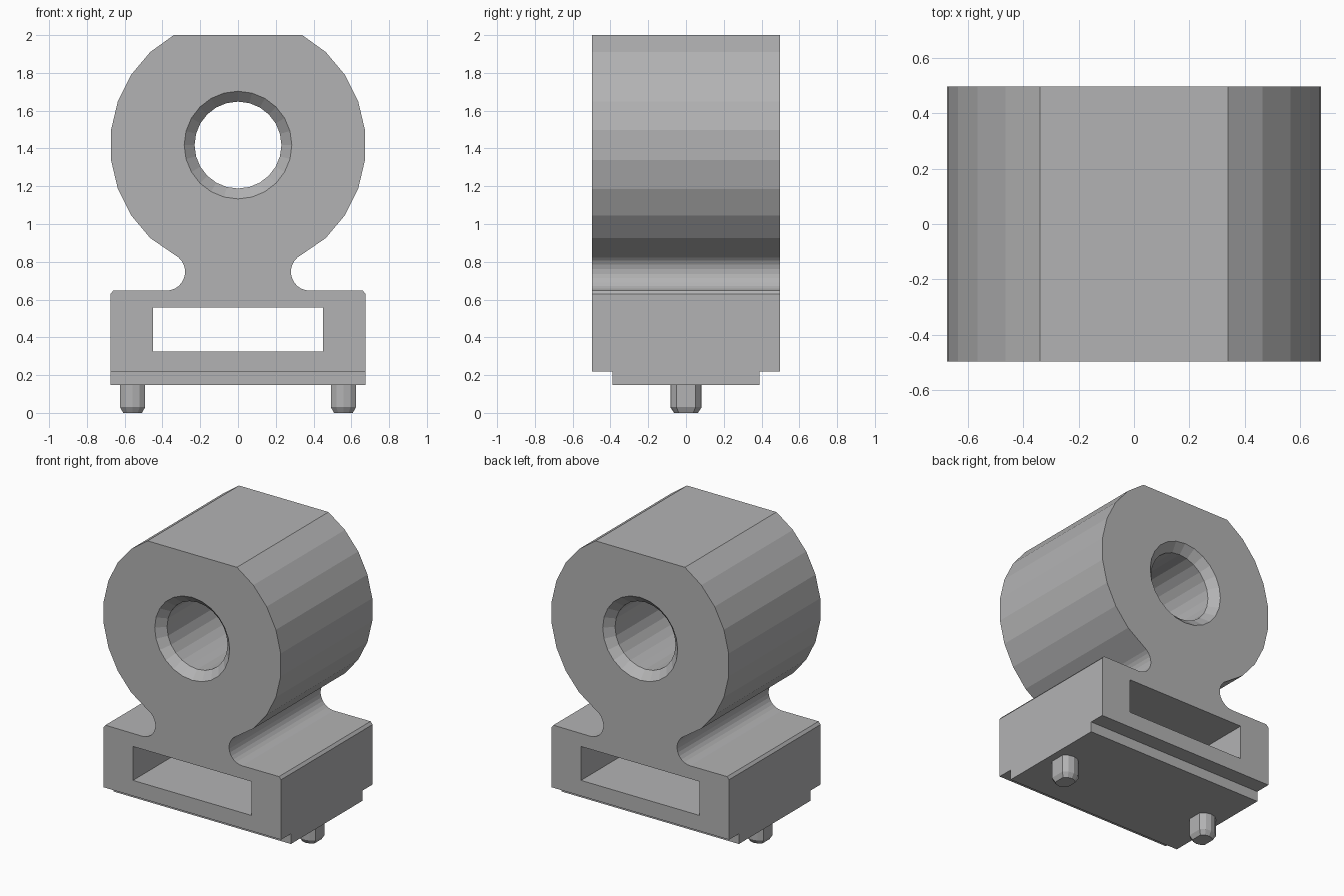
import bpy
import bmesh
from math import cos, sin, radians, sqrt, atan2, pi

default = bpy.data.objects.get("Cube")
if default:
    bpy.data.objects.remove(default, do_unlink=True)

grey = bpy.data.materials.new("plain grey")
grey.use_nodes = True
COLOUR = (0.45, 0.45, 0.455, 1)
grey.diffuse_color = COLOUR
grey.node_tree.nodes["Principled BSDF"].inputs["Base Color"].default_value = COLOUR

HALF_DEPTH = 0.497
HOLE_Z = 1.418


def loft(name, rings):
    """Solid skinned through rings of 3D points, capped at both ends."""
    bm = bmesh.new()
    loops = [[bm.verts.new(p) for p in ring] for ring in rings]
    n = len(loops[0])
    for a, b in zip(loops, loops[1:]):
        for i in range(n):
            j = (i + 1) % n
            bm.faces.new((a[i], a[j], b[j], b[i]))
    bm.faces.new(loops[0])
    bm.faces.new(loops[-1])
    bmesh.ops.recalc_face_normals(bm, faces=bm.faces)
    mesh = bpy.data.meshes.new(name)
    bm.to_mesh(mesh)
    bm.free()
    mesh.materials.append(grey)
    obj = bpy.data.objects.new(name, mesh)
    bpy.context.collection.objects.link(obj)
    return obj


def extrude_y(name, outline, half):
    return loft(name, [[(x, y, z) for x, z in outline] for y in (-half, half)])


def box_outline(half_x, low, high):
    return [(half_x, high), (half_x, low), (-half_x, low), (-half_x, high)]


def cut(target, cutter):
    cutter.hide_render = True
    mod = target.modifiers.new("cut", "BOOLEAN")
    mod.operation = "DIFFERENCE"
    mod.solver = "EXACT"
    mod.object = cutter
    bpy.context.view_layer.objects.active = target
    bpy.ops.object.modifier_apply(modifier=mod.name)
    bpy.data.objects.remove(cutter, do_unlink=True)


# Bracket body: faceted round head, filleted neck and wide foot
STEP = 360 / 27
head = [(0.677 * cos(radians(a)), HOLE_Z + 0.677 * sin(radians(a)))
        for a in (STEP * (4.5 - i) for i in range(9))]
head[0] = (0.34, 2.0)
neck = [(0.38 + 0.1 * cos(radians(a)), 0.747 + 0.1 * sin(radians(a)))
        for a in range(130, 271, 14)]
foot = [(0.66, 0.648), (0.675, 0.63), (0.675, 0.218)]
right_side = head + neck + foot
outline = right_side + [(-x, z) for x, z in reversed(right_side)]
body = extrude_y("bracket_body", outline, HALF_DEPTH)

# Rectangular slot through the foot
cut(body, extrude_y("slot_cutter", box_outline(0.45, 0.325, 0.558), 0.7))

# Round bore, chamfered at both mouths
rings = []
for y, r in ((-0.552, 0.34), (-0.442, 0.23), (0.442, 0.23), (0.552, 0.34)):
    rings.append([(r * cos(2 * pi * i / 24), y, HOLE_Z + r * sin(2 * pi * i / 24))
                  for i in range(24)])
cut(body, loft("bore_cutter", rings))

# Narrower plate under the foot
extrude_y("base_plate", box_outline(0.675, 0.148, 0.218), 0.39)

# Locating pins: cylinders with two flat sides and a chamfered tip
FLAT, RADIUS = 0.066, 0.083
start = atan2(sqrt(RADIUS ** 2 - FLAT ** 2), FLAT)
quarter = [start + (pi - 2 * start) * i / 4 for i in range(5)]
angles = quarter + [a + pi for a in quarter]
for side, x in (("left", 0.558), ("right", -0.558)):
    pin_rings = [[(x + r * cos(a), r * sin(a), z) for a in angles]
                 for r, z in ((0.063, 0), (RADIUS, 0.03), (RADIUS, 0.148))]
    loft("locating_pin_" + side, pin_rings)
